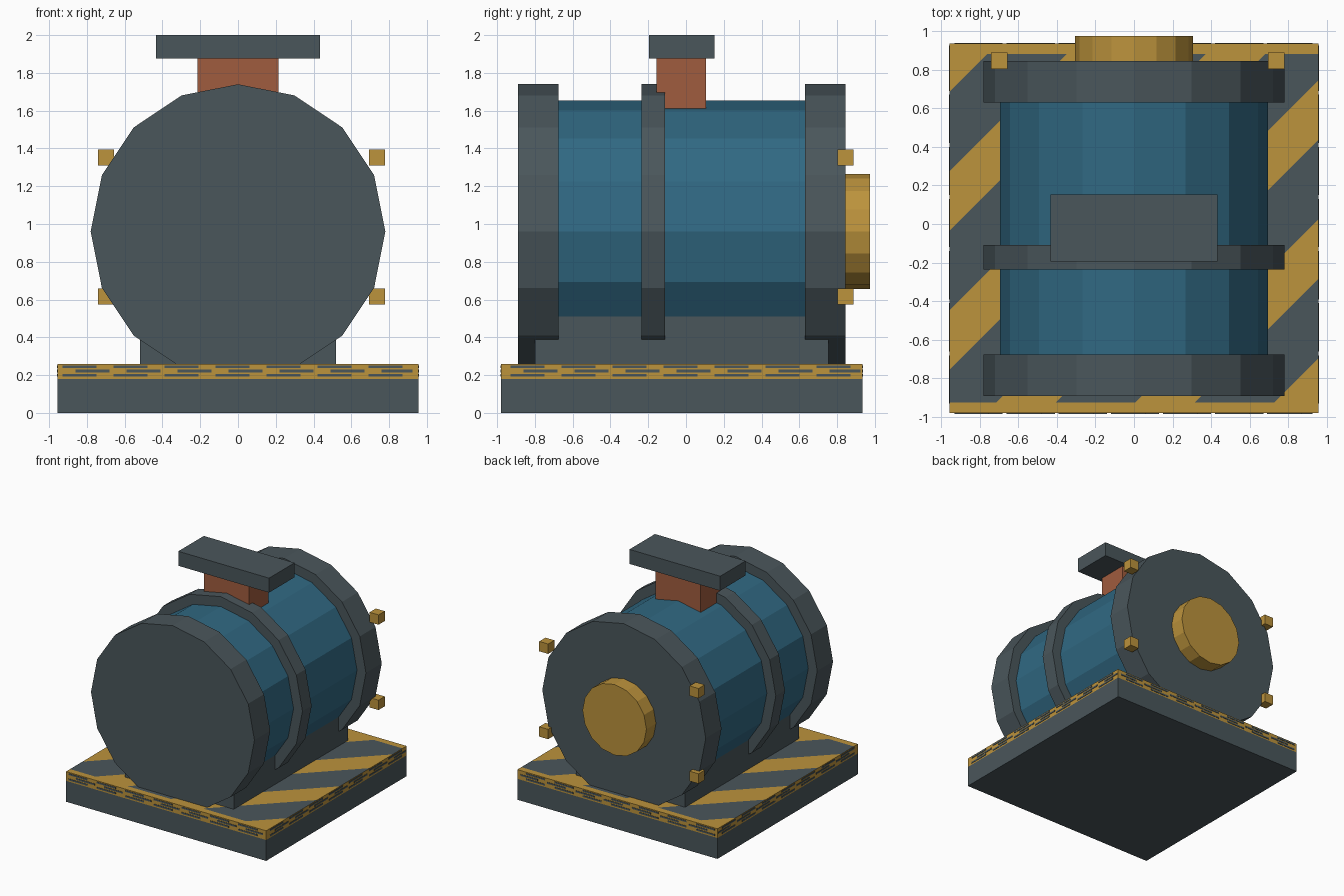
import bpy, bmesh, math
from mathutils import Vector, Matrix

if "Cube" in bpy.data.objects:
    bpy.data.objects.remove(bpy.data.objects["Cube"])


def mat(name, rgb):
    m = bpy.data.materials.new(name)
    lin = [(c / 255 / 12.92) if c < 11 else ((c / 255 + 0.055) / 1.055) ** 2.4 for c in rgb]
    m.diffuse_color = (*lin, 1)
    m.use_nodes = True
    m.node_tree.nodes["Principled BSDF"].inputs["Base Color"].default_value = m.diffuse_color
    return m


GREY = mat("slate grey", (74, 86, 91))
BLUE = mat("steel blue", (48, 104, 130))
GOLD = mat("hazard gold", (188, 147, 60))
RUST = mat("rust", (160, 92, 62))


def finish(name, bm, *mats):
    me = bpy.data.meshes.new(name)
    bm.to_mesh(me)
    bm.free()
    for m in mats:
        me.materials.append(m)
    ob = bpy.data.objects.new(name, me)
    bpy.context.collection.objects.link(ob)
    return ob


def add_box(bm, lo, hi):
    lo, hi = Vector(lo), Vector(hi)
    bmesh.ops.create_cube(bm, size=1, matrix=Matrix.Translation((lo + hi) / 2) @ Matrix.Diagonal((*(hi - lo), 1)))


def box(name, lo, hi, m):
    bm = bmesh.new()
    add_box(bm, lo, hi)
    return finish(name, bm, m)


def drum(name, r, y0, y1, m, z=0.96, n=16):
    # prism along y with a vertex at the top
    bm = bmesh.new()
    bmesh.ops.create_cone(bm, cap_ends=True, segments=n, radius1=r, radius2=r, depth=y1 - y0,
                          matrix=Matrix.Translation((0, (y0 + y1) / 2, z)) @ Matrix.Rotation(math.pi / 2, 4, 'X'))
    return finish(name, bm, m)


X, Y0, Y1 = 0.955, -0.98, 0.935

# base slab
box("base", (-X, Y0, 0), (X, Y1, 0.18), GREY)

# striped deck: diagonal cuts, coloured by position across the stripes
bm = bmesh.new()
add_box(bm, (-X, Y0, 0.18), (X, Y1, 0.26))


def cut(co, no):
    bmesh.ops.bisect_plane(bm, geom=bm.verts[:] + bm.edges[:] + bm.faces[:], plane_co=co, plane_no=no)


cut((0, -0.925, 0), (0, 1, 0))
cut((0, 0.88, 0), (0, 1, 0))
P, S, W = 0.72, 0.20, 0.31
for k in range(-3, 4):
    for u in (k * P + S, k * P + S + W):
        cut((0, u, 0), (-1, 1, 0))
for f in bm.faces:
    c = f.calc_center_median()
    if f.normal.z > 0.5:
        border = c.y > 0.88 or c.y < -0.925
        stripe = 0 < ((c.y - c.x - S) % P) < W
        f.material_index = 1 if border or stripe else 0
    else:
        f.material_index = 1
finish("striped_deck", bm, GREY, GOLD)

# worn dark dashes around the deck edge
bm = bmesh.new()
T = 0.003
for row, z in enumerate((0.192, 0.215, 0.238)):
    for i in range(7):
        a = -0.93 + i * 0.27 + (row % 2) * 0.07
        b = min(a + 0.18, 0.925)
        for y in (Y0, Y1):
            add_box(bm, (a, y - T, z), (b, y + T, z + 0.014))
        for x in (-X, X):
            add_box(bm, (x - T, a, z), (x + T, b, z + 0.014))
finish("deck_edge_dashes", bm, GREY)

# cradle, drum body and rings
box("cradle", (-0.52, -0.80, 0.25), (0.52, 0.755, 0.56), GREY)
drum("drum_body", 0.695, -0.70, 0.65, BLUE)
drum("front_flange", 0.78, -0.89, -0.675, GREY)
drum("middle_band", 0.78, -0.235, -0.11, GREY)
drum("rear_flange", 0.78, 0.63, 0.845, GREY)
drum("rear_hub", 0.305, 0.83, 0.975, GOLD)

# bolts on the rear flange
for side, x in (("left", -0.698), ("right", 0.737)):
    for level, z in (("lower", 0.616), ("upper", 1.352)):
        h = 0.0425
        box(f"{side}_{level}_bolt", (x - h, 0.845 - h, z - h), (x + h, 0.845 + h, z + h), GOLD)

# neck and cap on top
box("neck", (-0.215, -0.155, 1.58), (0.215, 0.107, 1.88), RUST)
box("cap", (-0.433, -0.195, 1.875), (0.433, 0.152, 2.0), GREY)
